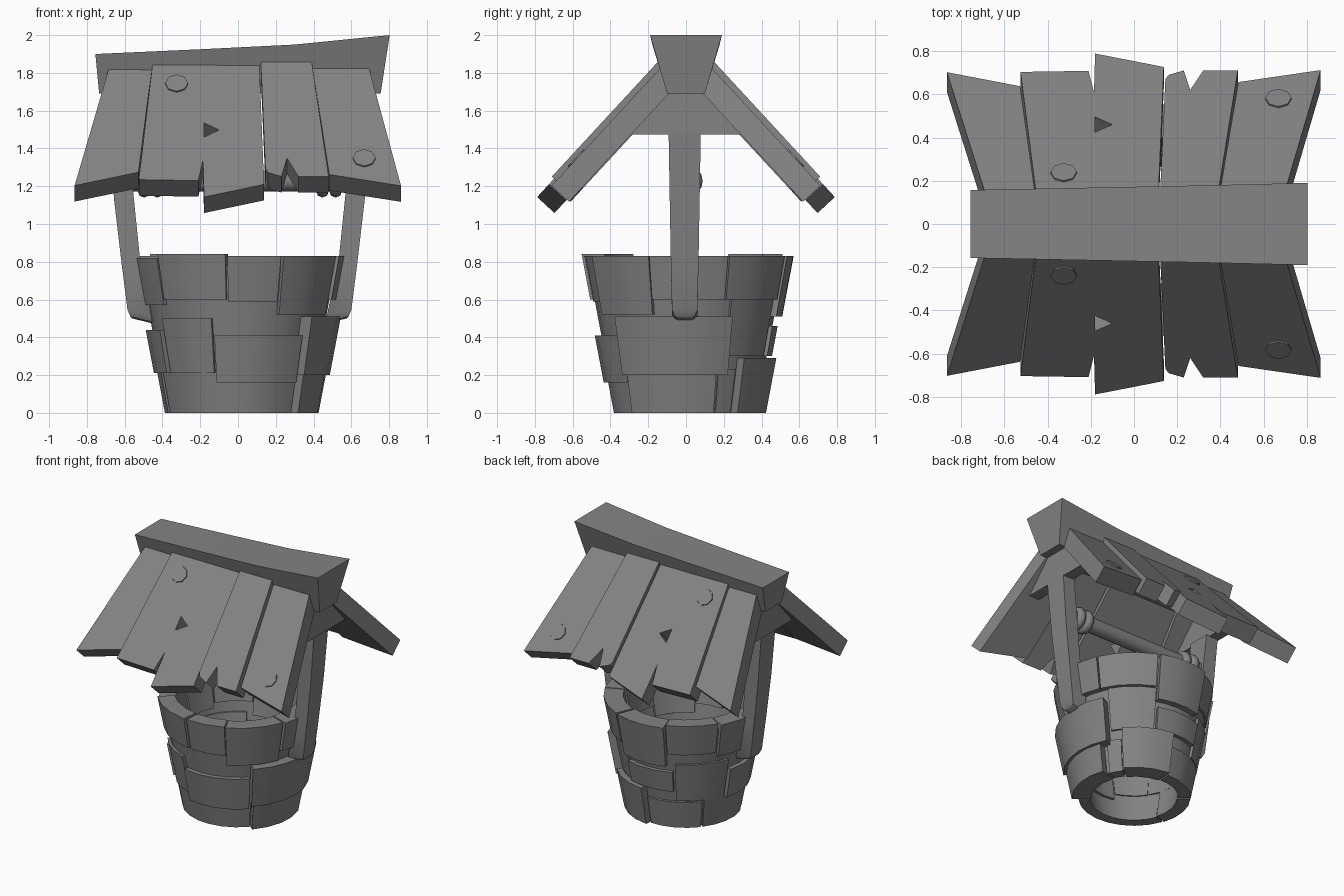
import bpy, bmesh, math
from mathutils import Vector, Matrix

if "Cube" in bpy.data.objects:
    bpy.data.objects.remove(bpy.data.objects["Cube"])

grey = bpy.data.materials.new("plain_grey")
grey.use_nodes = True
GREY = (0.23, 0.23, 0.23, 1)
grey.diffuse_color = GREY
grey.node_tree.nodes["Principled BSDF"].inputs["Base Color"].default_value = GREY


def finish(bm, name, smooth=False):
    bmesh.ops.recalc_face_normals(bm, faces=bm.faces)
    mesh = bpy.data.meshes.new(name)
    bm.to_mesh(mesh)
    bm.free()
    ob = bpy.data.objects.new(name, mesh)
    bpy.context.collection.objects.link(ob)
    mesh.materials.append(grey)
    if smooth:
        bpy.ops.object.select_all(action='DESELECT')
        ob.select_set(True)
        bpy.context.view_layer.objects.active = ob
        bpy.ops.object.shade_smooth_by_angle(angle=math.radians(35))
    return ob


def loft(name, rings, smooth=False):
    """Skin equal-length loops of points and cap both ends."""
    bm = bmesh.new()
    loops = [[bm.verts.new(p) for p in ring] for ring in rings]
    for a, b in zip(loops, loops[1:]):
        for i in range(len(a)):
            j = (i + 1) % len(a)
            bm.faces.new((a[i], a[j], b[j], b[i]))
    bm.faces.new(loops[0])
    bm.faces.new(loops[-1])
    return finish(bm, name, smooth)


# Stone well: a flared open tube with overlapping courses of curved blocks
def wall_radius(z):
    return 0.37 + 0.19 * z


def polar(r, deg, z):
    a = math.radians(deg)
    return (r * math.sin(a), -r * math.cos(a), z)


def stone(name, a0, a1, z0, z1, out, depth):
    steps = max(2, round((a1 - a0) / 14))
    rings = []
    for i in range(steps + 1):
        a = a0 + (a1 - a0) * i / steps
        rings.append([polar(wall_radius(z) + d, a, z) for z, d in
                      ((z0, -depth), (z0, out), (z1, out), (z1, -depth))])
    loft(name, rings, True)


bm = bmesh.new()
SIDES = 28
core = [[bm.verts.new(polar(wall_radius(z) + d, 360 * i / SIDES, z)) for z, d in
         ((0.01, -0.06), (0.01, 0), (0.78, 0), (0.78, -0.08))] for i in range(SIDES)]
for i in range(SIDES):
    a, b = core[i], core[(i + 1) % SIDES]
    for k in range(4):
        bm.faces.new((a[k], a[(k + 1) % 4], b[(k + 1) % 4], b[k]))
finish(bm, "well_core", True)

top_course = [
    (-50, -7, 0.60, 0.84, 0.027), (-6, 25, 0.59, 0.83, 0.012),
    (26, 69, 0.52, 0.83, 0.027), (70, 113, 0.60, 0.83, 0.042),
    (114, 157, 0.60, 0.83, 0.04), (159, 199, 0.51, 0.83, 0.045),
    (200, 239, 0.60, 0.84, 0.015), (241, 274, 0.57, 0.83, 0.028),
    (275, 308, 0.57, 0.82, 0.02)]
middle_course = [
    (-56, -17, 0.21, 0.50, 0.02), (-15, 45, 0.16, 0.41, 0.035),
    (46, 117, 0.20, 0.51, 0.078), (119, 158, 0.30, 0.60, 0.015),
    (160, 204, 0.30, 0.46, 0.03), (206, 252, 0.22, 0.52, 0.02),
    (254, 302, 0.21, 0.44, 0.035)]
base_course = [
    (-70, 47, 0, 0.22, 0.012), (48, 110, 0, 0.21, 0.058),
    (114, 128, 0, 0.23, 0.012), (130, 175, 0, 0.29, 0.055),
    (177, 230, 0, 0.21, 0.02), (232, 288, 0, 0.22, 0.018)]
for label, course, depth in (("top", top_course, 0.095), ("middle", middle_course, 0.075),
                             ("base", base_course, 0.065)):
    for n, spec in enumerate(course):
        stone(f"{label}_stone_{n + 1}", *spec, depth=depth + 0.01 * (n % 2))

# Leaning posts with rounded feet (outer x, inner x, outer z, inner z, half depth)
post_sections = [(0.70, 0.60, 1.48, 1.48, 0.085), (0.67, 0.565, 1.12, 1.12, 0.079),
                 (0.63, 0.53, 0.78, 0.78, 0.073), (0.60, 0.47, 0.545, 0.515, 0.067),
                 (0.585, 0.46, 0.51, 0.48, 0.052), (0.575, 0.45, 0.50, 0.47, 0.03)]
gable_outline = [(-0.12, 1.70), (-0.29, 1.475), (0.29, 1.475), (0.12, 1.70)]
for side, shift, label in ((1, 0, "left"), (-1, -0.015, "right")):
    loft(f"{label}_post", [
        [(side * (xo + shift), -0.007 - h, zo), (side * (xo + shift), -0.007 + h, zo),
         (side * (xi + shift), -0.007 + h, zi), (side * (xi + shift), -0.007 - h, zi)]
        for xo, xi, zo, zi, h in post_sections], True)
    loft(f"{label}_gable", [[(side * x, y, z) for y, z in gable_outline] for x in (0.61, 0.695)])

# Winding axle with rounded collars
turn = Matrix.Rotation(math.pi / 2, 4, 'Y')
bm = bmesh.new()
bmesh.ops.create_cone(bm, cap_ends=True, segments=16, radius1=0.055, radius2=0.055,
                      depth=1.2, matrix=Matrix.Translation((0, 0, 1.228)) @ turn)
finish(bm, "axle", True)
for n, x in enumerate((-0.497, -0.427, 0.447, 0.517)):
    bpy.ops.mesh.primitive_torus_add(location=(x, 0, 1.228), rotation=(0, math.pi / 2, 0),
                                     major_radius=0.054, minor_radius=0.034,
                                     major_segments=16, minor_segments=8)
    collar = bpy.context.object
    collar.name = f"axle_collar_{n + 1}"
    collar.data.materials.append(grey)
    bpy.ops.object.shade_smooth()

# Roof boards: plan outlines laid on the two mirrored slopes
def roof_point(x, y, side, lift):
    n = Vector((0, 0.735, 0.678)) * lift
    return (x, side * (y + n.y), 2.02 - 1.083 * y + n.z)


def board(name, outline, side, top, bottom):
    return loft(name, [[roof_point(x, y, side, h) for x, y in outline] for h in (top, bottom)])


TOP = 0.13
boards = [
    ("outer_right_board", -0.038, [(-0.675, TOP), (-0.452, TOP), (-0.527, 0.665), (-0.865, 0.73)]),
    ("wide_board", -0.016, [(-0.45, TOP), (0.112, TOP), (0.138, 0.738), (-0.18, 0.80),
                            (-0.185, 0.62), (-0.21, 0.72), (-0.525, 0.715)]),
    ("split_board", 0.0, [(0.12, TOP), (0.387, TOP), (0.48, 0.71), (0.32, 0.71),
                          (0.26, 0.62), (0.23, 0.71), (0.16, 0.69), (0.145, 0.67)]),
    ("outer_left_board", -0.032, [(0.39, TOP), (0.685, TOP), (0.863, 0.735), (0.483, 0.68)]),
]
hole = [(-0.18, 0.437), (-0.18, 0.507), (-0.10, 0.472)]
for side, label in ((-1, "front"), (1, "back")):
    made = {n: board(f"{label}_{n}", pts, side, lift, lift - 0.125) for n, lift, pts in boards}
    cutter = board(f"{label}_hole_cutter", hole, side, 0.1, -0.3)
    cutter.hide_render = True
    cutter.hide_viewport = True
    cut = made["wide_board"].modifiers.new("hole", 'BOOLEAN')
    cut.operation = 'DIFFERENCE'
    cut.solver = 'EXACT'
    cut.object = cutter
    # Flat peg heads, almost flush with the boards
    for n, (x, y, lift) in enumerate(((-0.325, 0.247, -0.016), (0.668, 0.602, -0.032))):
        tilt = Vector((0, side * 0.735, 0.678)).to_track_quat('Z', 'Y').to_matrix().to_4x4()
        bm = bmesh.new()
        bmesh.ops.create_cone(bm, cap_ends=True, segments=8, radius1=0.062, radius2=0.06, depth=0.016,
                              matrix=Matrix.Translation(roof_point(x, y, side, lift)) @ tilt)
        finish(bm, f"{label}_peg_{n + 1}")

# Ridge beam, swelling toward the left end
ridge = [(-0.755, -0.735, 1.90, 0.157), (-0.2, -0.2, 1.925, 0.168),
         (0.3, 0.3, 1.95, 0.178), (0.803, 0.755, 2.0, 0.19)]
loft("ridge_beam", [[(xt, -w, z), (xt, w, z), (xb, 0.1, 1.69), (xb, -0.1, 1.69)]
                    for xt, xb, z, w in ridge])
